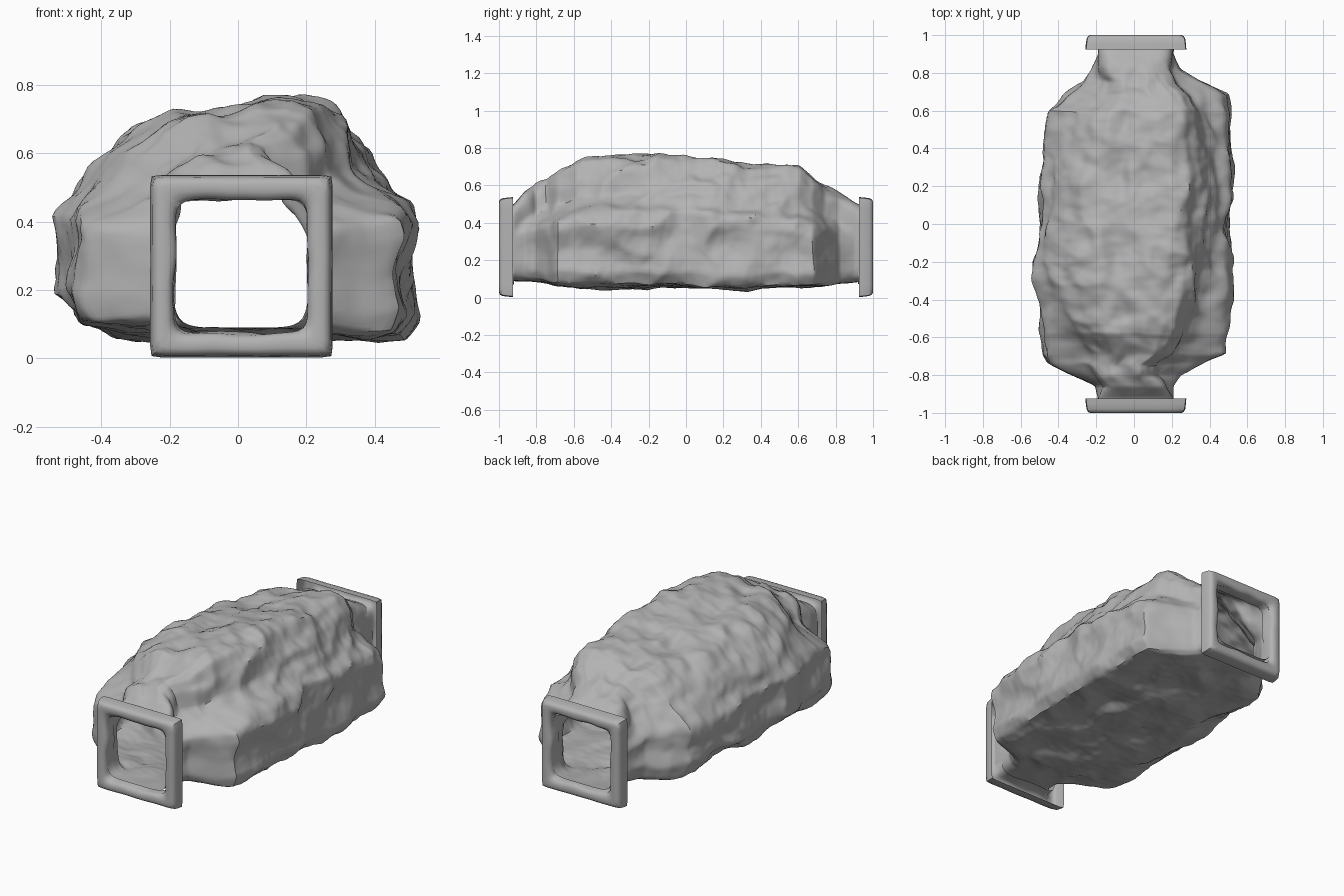
import bpy, bmesh, math
from mathutils import Vector, noise

cube = bpy.data.objects.get("Cube")
if cube:
    bpy.data.objects.remove(cube)

stone = bpy.data.materials.new("grey stone")
stone.use_nodes = True
colour = (0.45, 0.45, 0.45, 1)
stone.diffuse_color = colour
stone.node_tree.nodes["Principled BSDF"].inputs["Base Color"].default_value = colour


def make_object(name, rings, smooth):
    """Skin a list of closed point loops into one mesh object."""
    bm = bmesh.new()
    loops = [[bm.verts.new(p) for p in ring] for ring in rings]
    n = len(loops[0])
    for a, b in zip(loops, loops[1:]):
        for i in range(n):
            j = (i + 1) % n
            bm.faces.new((a[i], a[j], b[j], b[i]))
    bmesh.ops.recalc_face_normals(bm, faces=bm.faces)
    mesh = bpy.data.meshes.new(name)
    bm.to_mesh(mesh)
    bm.free()
    mesh.materials.append(stone)
    obj = bpy.data.objects.new(name, mesh)
    bpy.context.collection.objects.link(obj)
    bpy.ops.object.select_all(action='DESELECT')
    bpy.context.view_layer.objects.active = obj
    obj.select_set(True)
    bpy.ops.object.shade_smooth_by_angle(angle=math.radians(smooth))


def lerp_table(table, t):
    """Linear interpolation through rows whose first entry is the key."""
    for a, b in zip(table, table[1:]):
        if t <= b[0]:
            f = (t - a[0]) / (b[0] - a[0])
            return [p + (q - p) * f for p, q in zip(a[1:], b[1:])]
    return table[-1][1:]


def resample(points, count):
    """Even points along a closed polyline."""
    pts = [Vector(p) for p in points] + [Vector(points[0])]
    table, run = [(0, *pts[0])], 0
    for a, b in zip(pts, pts[1:]):
        run += (b - a).length
        table.append((run, *b))
    return [Vector(lerp_table(table, run * i / count)) for i in range(count)]


# Cave section: steep side walls, ledges, lopsided crest (x, z)
SECTION = [(0, .05), (.25, .07), (.4, .055), (.49, .07), (.53, .13), (.515, .25),
           (.535, .39), (.51, .47), (.44, .51), (.39, .57), (.35, .68), (.29, .755),
           (.2, .785), (.08, .765), (-.08, .725), (-.2, .725), (-.3, .685), (-.4, .6),
           (-.47, .51), (-.53, .42), (-.52, .3), (-.54, .2), (-.49, .11), (-.35, .065)]

# Along the cave: y, left edge, right edge, floor, crest, blend from neck to cave, dome width
STATIONS = [(-.98, -.19, .21, .09, .47, 0, 1), (-.92, -.19, .21, .09, .5, 0, 1),
            (-.86, -.2, .21, .085, .57, .15, .85), (-.8, -.33, .25, .08, .61, .5, .65),
            (-.74, -.46, .36, .075, .64, .85, .55), (-.69, -.49, .49, .07, .68, 1, .6),
            (-.58, -.5, .5, .06, .755, 1, .78), (-.4, -.51, .51, .05, .775, 1, .93),
            (-.2, -.54, .52, .05, .78, 1, 1), (0, -.5, .52, .05, .765, 1, 1),
            (.2, -.5, .53, .05, .74, 1, 1), (.4, -.48, .53, .05, .72, 1, .97),
            (.6, -.46, .52, .06, .7, 1, .88), (.68, -.36, .5, .065, .655, 1, .78),
            (.75, -.26, .36, .07, .61, .75, .8), (.82, -.22, .25, .075, .565, .35, .9),
            (.9, -.19, .21, .08, .51, 0, 1), (.98, -.19, .21, .09, .47, 0, 1)]

# Rock shell: lofted passage roughened with layered noise
AROUND, ALONG = 150, 200
profile = [Vector((p.x / .54, (p.y - .4175) / .3675)) for p in resample(SECTION, AROUND)]
rings = []
for k in range(ALONG + 1):
    y = -.98 + 1.96 * k / ALONG
    x0, x1, z0, z1, blend, dome = lerp_table(STATIONS, y)
    rough = min(1, max(0, (.95 - abs(y)) / .2))
    ring = []
    for p in profile:
        square = p / (abs(p.x) ** 6 + abs(p.y) ** 6) ** (1 / 6)
        q = square.lerp(p, blend)
        # The dome above the ledges narrows towards both ends
        rise = min(1, max(0, (q.y - .1) / .3))
        q.x *= 1 + (dome - 1) * rise
        pos = Vector(((x0 + x1) / 2 + q.x * (x1 - x0) / 2, y,
                      (z0 + z1) / 2 + q.y * (z1 - z0) / 2))
        out = Vector((q.x, 0, q.y)).normalized()
        # Broad lumps, sharp creases and small chips
        big = noise.noise(pos * 4.5)
        crease = abs(noise.noise(Vector((pos.x * 5 + 4, y * 4, pos.z * 6))))
        chip = noise.noise(pos * 11)
        fine = noise.noise(pos * 24)
        amount = .026 * big + .035 * (.2 - crease) + .01 * chip + .004 * fine
        shift = Vector((0, .016 * big, .008 * chip))
        ring.append(pos + (out * amount + shift) * rough)
    rings.append(ring)
make_object("rock_shell", rings, 40)

# Doorway frames: rounded square rim (outset from opening, y depth)
RIM = [(0, .92), (0, .98), (.008, .993), (.022, 1), (.045, 1), (.058, .995),
       (.066, .98), (.07, .95), (.072, .925)]


def frame_ring(outset, y, power):
    """Square loop with softened corners, worn a little by noise."""
    ring = []
    for i in range(96):
        a = math.tau * i / 96
        c, s = math.cos(a), math.sin(a)
        r = 1 / (abs(c) ** power + abs(s) ** power) ** (1 / power)
        p = Vector((.01 + c * r * (.195 + outset), y, .27 + s * r * (.195 + outset)))
        wear = noise.noise(p * 9) * .012 * (1 - outset / .075)
        ring.append(p + Vector((c, 0, s)) * wear)
    return ring


for name, side in (("front_frame", -1), ("back_frame", 1)):
    make_object(name, [frame_ring(o, side * d, 10 + o * 500) for o, d in RIM], 50)
